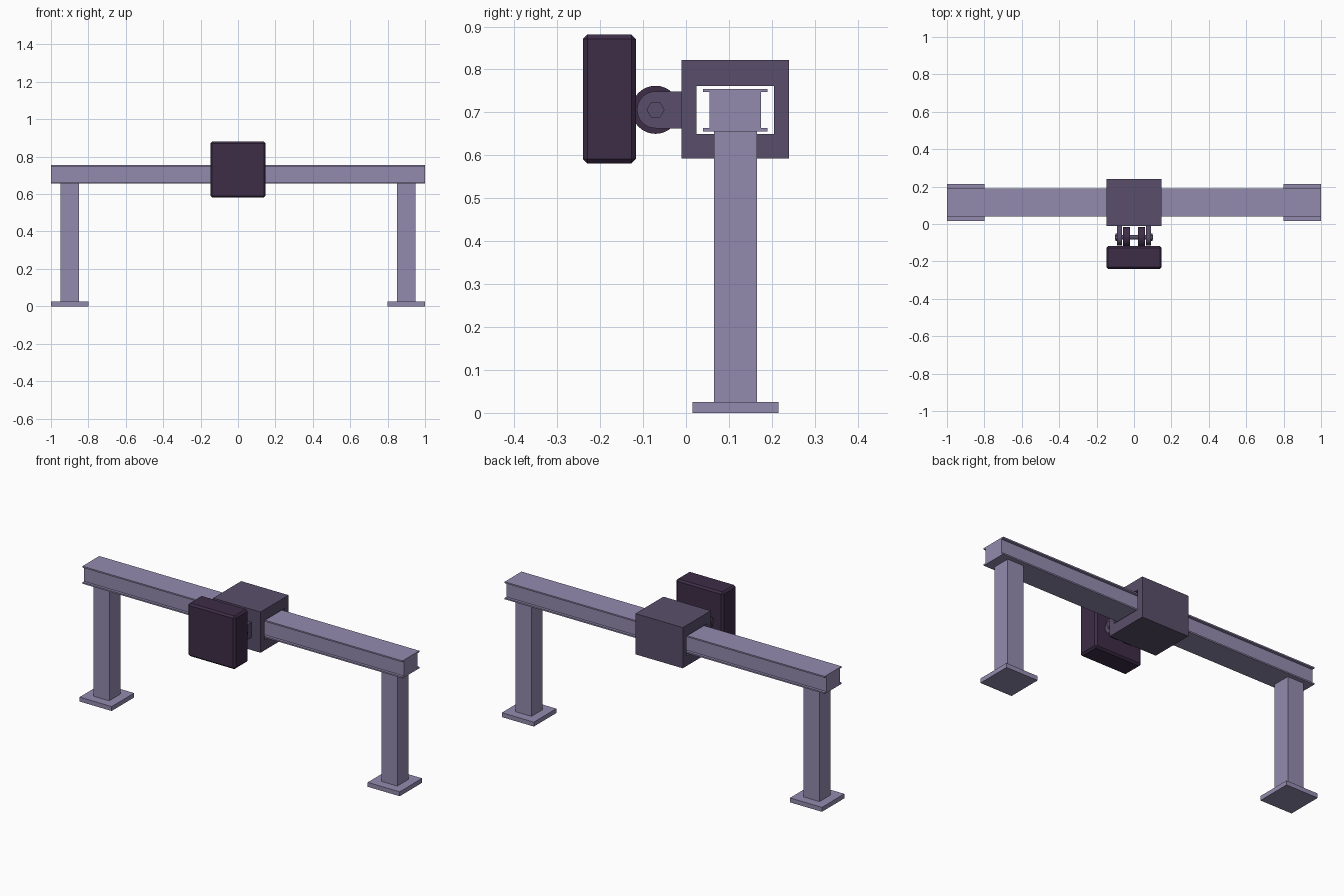
import bpy, bmesh, math

if "Cube" in bpy.data.objects:
    bpy.data.objects.remove(bpy.data.objects["Cube"])


def material(name, rgb):
    m = bpy.data.materials.new(name)
    m.diffuse_color = (*rgb, 1)
    m.use_nodes = True
    m.node_tree.nodes["Principled BSDF"].inputs["Base Color"].default_value = m.diffuse_color
    return m


LAVENDER = material("pale lavender", (0.296, 0.258, 0.429))
PURPLE = material("dusky purple", (0.102, 0.078, 0.147))
PLUM = material("dark plum", (0.047, 0.026, 0.063))


def finish(name, bm, mat):
    bmesh.ops.recalc_face_normals(bm, faces=bm.faces)
    me = bpy.data.meshes.new(name)
    bm.to_mesh(me)
    bm.free()
    me.materials.append(mat)
    ob = bpy.data.objects.new(name, me)
    bpy.context.collection.objects.link(ob)
    return ob


def extrude_x(name, profile, x0, x1, mat):
    """Solid made from a (y, z) outline swept along x."""
    bm = bmesh.new()
    a = [bm.verts.new((x0, y, z)) for y, z in profile]
    b = [bm.verts.new((x1, y, z)) for y, z in profile]
    n = len(profile)
    bm.faces.new(a)
    bm.faces.new(b)
    for i in range(n):
        j = (i + 1) % n
        bm.faces.new((a[i], a[j], b[j], b[i]))
    return finish(name, bm, mat)


def rect(y0, y1, z0, z1):
    return [(y0, z0), (y1, z0), (y1, z1), (y0, z1)]


def arc(r, start, end, n):
    """Points around the hinge axis, angles in degrees."""
    return [(PY + r * math.cos(math.radians(start + (end - start) * i / n)),
             PZ + r * math.sin(math.radians(start + (end - start) * i / n)))
            for i in range(n + 1)]


def circle(r, n):
    return arc(r, 0, 360, n)[:-1]


def smooth(ob):
    bpy.ops.object.select_all(action='DESELECT')
    ob.select_set(True)
    bpy.context.view_layer.objects.active = ob
    bpy.ops.object.shade_smooth_by_angle(angle=math.radians(30))


PY, PZ = -0.071, 0.706   # hinge axis

# I-beam rail, outline mirrored about its centre plane
half = [(0.075, 0.656), (0.075, 0.664), (0.06, 0.664),
        (0.06, 0.747), (0.075, 0.747), (0.075, 0.755)]
outline = [(0.115 + d, z) for d, z in half] + [(0.115 - d, z) for d, z in reversed(half)]
extrude_x("rail_beam", outline, -1, 1, LAVENDER)

# Posts and foot plates
for side, s in (("left", -1), ("right", 1)):
    extrude_x(side + "_post", rect(0.065, 0.165, 0.025, 0.656),
              s * 0.9 - 0.05, s * 0.9 + 0.05, LAVENDER)
    extrude_x(side + "_foot_plate", rect(0.015, 0.215, 0, 0.025),
              s * 0.9 - 0.1, s * 0.9 + 0.1, LAVENDER)

# Hollow carriage sliding along the rail
bm = bmesh.new()
rings = [[bm.verts.new((x, y, z)) for y, z in r]
         for x in (-0.148, 0.148)
         for r in (rect(-0.01, 0.24, 0.592, 0.822), rect(0.024, 0.205, 0.65, 0.761))]
for p, q in ((0, 1), (2, 3), (0, 2), (1, 3)):
    for i in range(4):
        j = (i + 1) % 4
        bm.faces.new((rings[p][i], rings[p][j], rings[q][j], rings[q][i]))
finish("carriage", bm, PURPLE)

# Chamfered head block
head = extrude_x("head_block", rect(-0.24, -0.117, 0.581, 0.881), -0.148, 0.148, PLUM)
bev = head.modifiers.new("chamfer", 'BEVEL')
bev.width = 0.01
bev.segments = 1

# Hinge lugs, bolt heads and pin
for side, s in (("left", -1), ("right", 1)):
    lug = arc(0.043, 90, 270, 16) + [(-0.008, PZ - 0.043), (-0.008, PZ + 0.043)]
    smooth(extrude_x(side + "_carriage_lug", lug, s * 0.063, s * 0.09, PURPLE))
    smooth(extrude_x(side + "_head_lug", circle(0.056, 32), s * 0.022, s * 0.06, PLUM))
    extrude_x(side + "_bolt_head", circle(0.021, 6), s * 0.09, s * 0.099, PURPLE)
    extrude_x(side + "_bolt_end", circle(0.012, 6), s * 0.099, s * 0.102, PURPLE)
smooth(extrude_x("hinge_pin", circle(0.012, 16), -0.09, 0.09, PURPLE))
